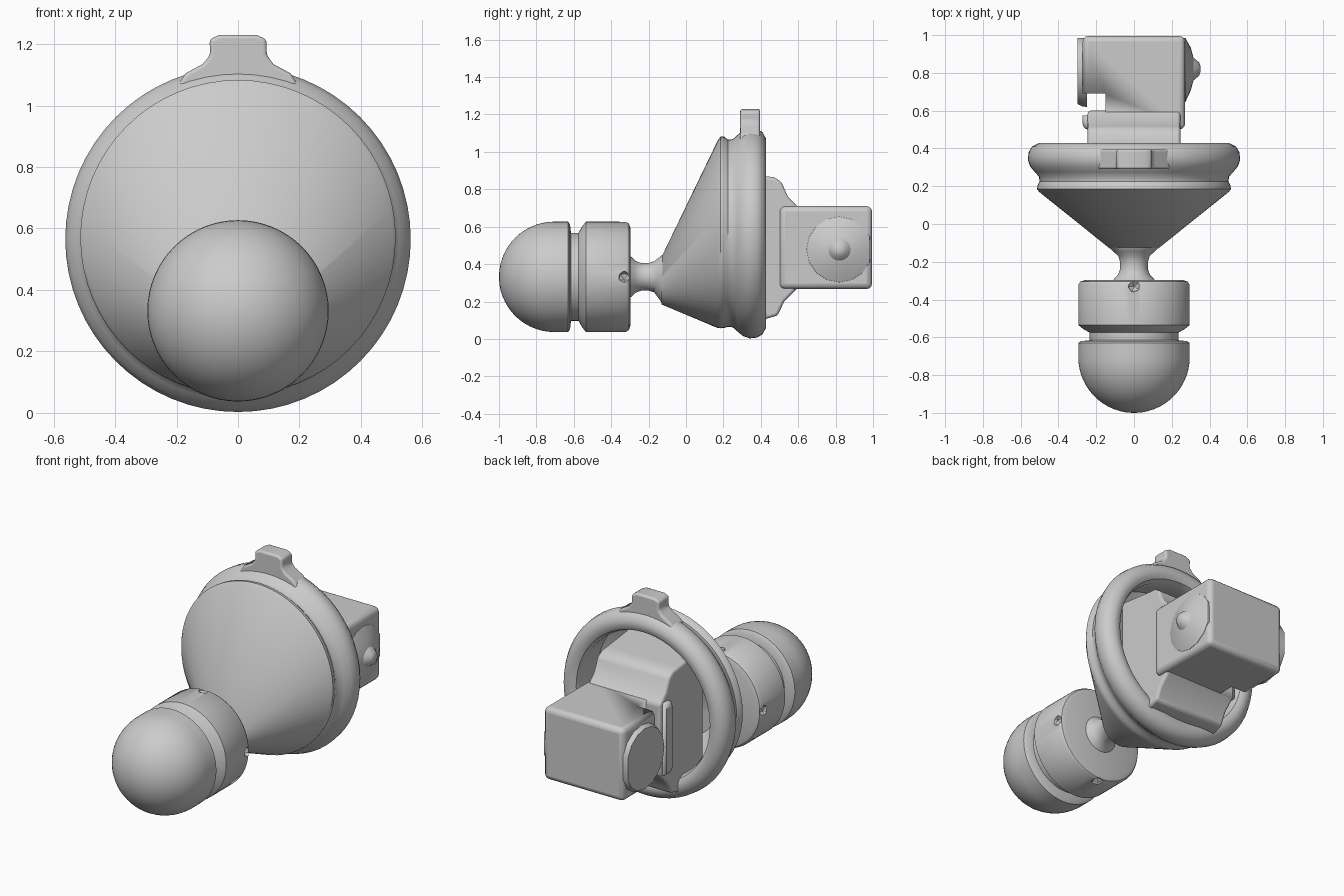
import bpy, bmesh, math
from mathutils import Vector

if "Cube" in bpy.data.objects:
    bpy.data.objects.remove(bpy.data.objects["Cube"])

grey = bpy.data.materials.new("plain grey")
grey.diffuse_color = (0.6, 0.6, 0.6, 1)
grey.use_nodes = True
grey.node_tree.nodes["Principled BSDF"].inputs["Base Color"].default_value = grey.diffuse_color


def finish(name, bm, bevel=0.0, smooth=True):
    """Turn a bmesh into a named, shaded object with optional rounded edges."""
    bmesh.ops.recalc_face_normals(bm, faces=bm.faces)
    mesh = bpy.data.meshes.new(name)
    bm.to_mesh(mesh)
    bm.free()
    mesh.materials.append(grey)
    ob = bpy.data.objects.new(name, mesh)
    bpy.context.collection.objects.link(ob)
    if bevel:
        mod = ob.modifiers.new("rounding", 'BEVEL')
        mod.width, mod.segments, mod.limit_method = bevel, 3, 'ANGLE'
    if smooth:
        bpy.ops.object.select_all(action='DESELECT')
        ob.select_set(True)
        bpy.context.view_layer.objects.active = ob
        bpy.ops.object.shade_smooth_by_angle(angle=math.radians(35))
    return ob


def lathe(name, rings, closed=False, seg=64):
    """Rings of (y, radius, centre z) joined along y."""
    bm = bmesh.new()
    loops = []
    for y, r, zc in rings:
        loops.append([bm.verts.new((r * math.cos(a), y, zc + r * math.sin(a)))
                      for a in (2 * math.pi * i / seg for i in range(seg))])
    pairs = list(zip(loops, loops[1:] + loops[:1])) if closed else list(zip(loops, loops[1:]))
    for p, q in pairs:
        for i in range(seg):
            j = (i + 1) % seg
            bm.faces.new((p[i], p[j], q[j], q[i]))
    if not closed:
        bm.faces.new(loops[0])
        bm.faces.new(loops[-1])
    return finish(name, bm)


def prism(name, points, axis, lo, hi, bevel=0.0):
    """Extrude a profile: (y, z) along x, or (x, z) along y."""
    bm = bmesh.new()
    at = (lambda p, d: (d, p[0], p[1])) if axis == 'x' else (lambda p, d: (p[0], d, p[1]))
    a = [bm.verts.new(at(p, lo)) for p in points]
    b = [bm.verts.new(at(p, hi)) for p in points]
    n = len(points)
    bm.faces.new(a)
    bm.faces.new(b)
    for i in range(n):
        bm.faces.new((a[i], a[(i + 1) % n], b[(i + 1) % n], b[i]))
    return finish(name, bm, bevel)


def cut(target, cutter):
    cutter.hide_render = True
    cutter.hide_set(True)
    mod = target.modifiers.new("cut", 'BOOLEAN')
    mod.operation, mod.object, mod.solver = 'DIFFERENCE', cutter, 'EXACT'


# Round-nosed knob with a groove around it
KZ, KR = 0.332, 0.295
nose = [(-0.705 - KR * math.cos(t), KR * math.sin(t), KZ)
        for t in (math.radians(2 + 88 * i / 14) for i in range(15))]
knob = lathe("knob", nose + [
    (-0.63, KR, KZ), (-0.62, 0.28, KZ), (-0.615, 0.235, KZ), (-0.575, 0.235, KZ),
    (-0.555, 0.27, KZ), (-0.535, KR, KZ), (-0.32, KR, KZ), (-0.305, 0.285, KZ),
    (-0.297, 0.26, KZ)])

# Small pits around the rear edge of the knob
bm = bmesh.new()
for k in range(4):
    a = math.pi / 2 * k
    ret = bmesh.ops.create_icosphere(bm, subdivisions=1, radius=0.035)
    bmesh.ops.translate(bm, verts=ret["verts"],
                        vec=Vector((0.3 * math.cos(a), -0.33, KZ + 0.3 * math.sin(a))))
cut(knob, finish("pit_cutter", bm, smooth=False))

# Thin waisted neck
lathe("neck", [(-0.31, 0.12, KZ), (-0.29, 0.105, KZ), (-0.27, 0.085, KZ), (-0.24, 0.074, KZ),
               (-0.2, 0.074, KZ), (-0.17, 0.083, KZ), (-0.145, 0.11, 0.325),
               (-0.12, 0.137, 0.318), (-0.1, 0.13, 0.33)])

# Hollow off-centre cone with a rounded rim
C = 0.565
lathe("cone_and_rim", [
    (-0.13, 0.02, 0.31), (-0.13, 0.128, 0.312), (0.17, 0.502, 0.56), (0.185, 0.513, 0.57),
    (0.205, 0.511, 0.57), (0.225, 0.5, C), (0.25, 0.503, C), (0.275, 0.525, C),
    (0.305, 0.55, C), (0.34, 0.562, C), (0.38, 0.558, C), (0.41, 0.54, C),
    (0.428, 0.505, C), (0.428, 0.475, C), (0.415, 0.452, C), (0.38, 0.438, C),
    (0.3, 0.445, C), (0.2, 0.46, C), (-0.06, 0.14, 0.36), (-0.06, 0.02, 0.36)], closed=True)

# Tab on top of the rim
prism("top_tab", [(-0.2, 1.06), (-0.17, 1.105), (-0.115, 1.135), (-0.09, 1.165), (-0.093, 1.215),
                  (-0.06, 1.23), (0.06, 1.23), (0.093, 1.215), (0.093, 1.165), (0.115, 1.135),
                  (0.17, 1.105), (0.2, 1.06)], 'y', 0.29, 0.395, 0.012)

# Upright bracket across the open back
prism("bracket", [(0.18, 0.13), (0.42, 0.105), (0.49, 0.125), (0.525, 0.2), (0.6, 0.275),
                  (0.6, 0.705), (0.545, 0.76), (0.51, 0.84), (0.47, 0.865), (0.42, 0.87),
                  (0.18, 0.9)], 'x', -0.245, 0.245, 0.015)

# Rear block, notched on its left side
block = prism("rear_block", [(0.5, 0.267), (0.995, 0.267), (0.995, 0.71), (0.5, 0.71)],
              'x', -0.272, 0.27, 0.03)
cut(block, prism("notch_cutter", [(-0.5, 0.1), (-0.15, 0.1), (-0.15, 0.9), (-0.5, 0.9)],
                 'y', 0.575, 0.69))


# Round bosses on the block sides, the right one pointed
def boss(name, rings, seg):
    bm = bmesh.new()
    loops = [[bm.verts.new((x, 0.82 + min(r * math.cos(a), 0.165), 0.478 + r * math.sin(a)))
              for a in (2 * math.pi * i / seg for i in range(seg))] for x, r in rings]
    for p, q in zip(loops, loops[1:]):
        for i in range(seg):
            j = (i + 1) % seg
            bm.faces.new((p[i], p[j], q[j], q[i]))
    bm.faces.new(loops[0])
    bm.faces.new(loops[-1])
    finish(name, bm)


boss("right_boss", [(0.25, 0.18), (0.272, 0.175), (0.3, 0.115), (0.315, 0.06),
                    (0.345, 0.035), (0.352, 0.015)], 16)
boss("left_boss", [(-0.25, 0.2), (-0.272, 0.198), (-0.298, 0.185)], 16)
